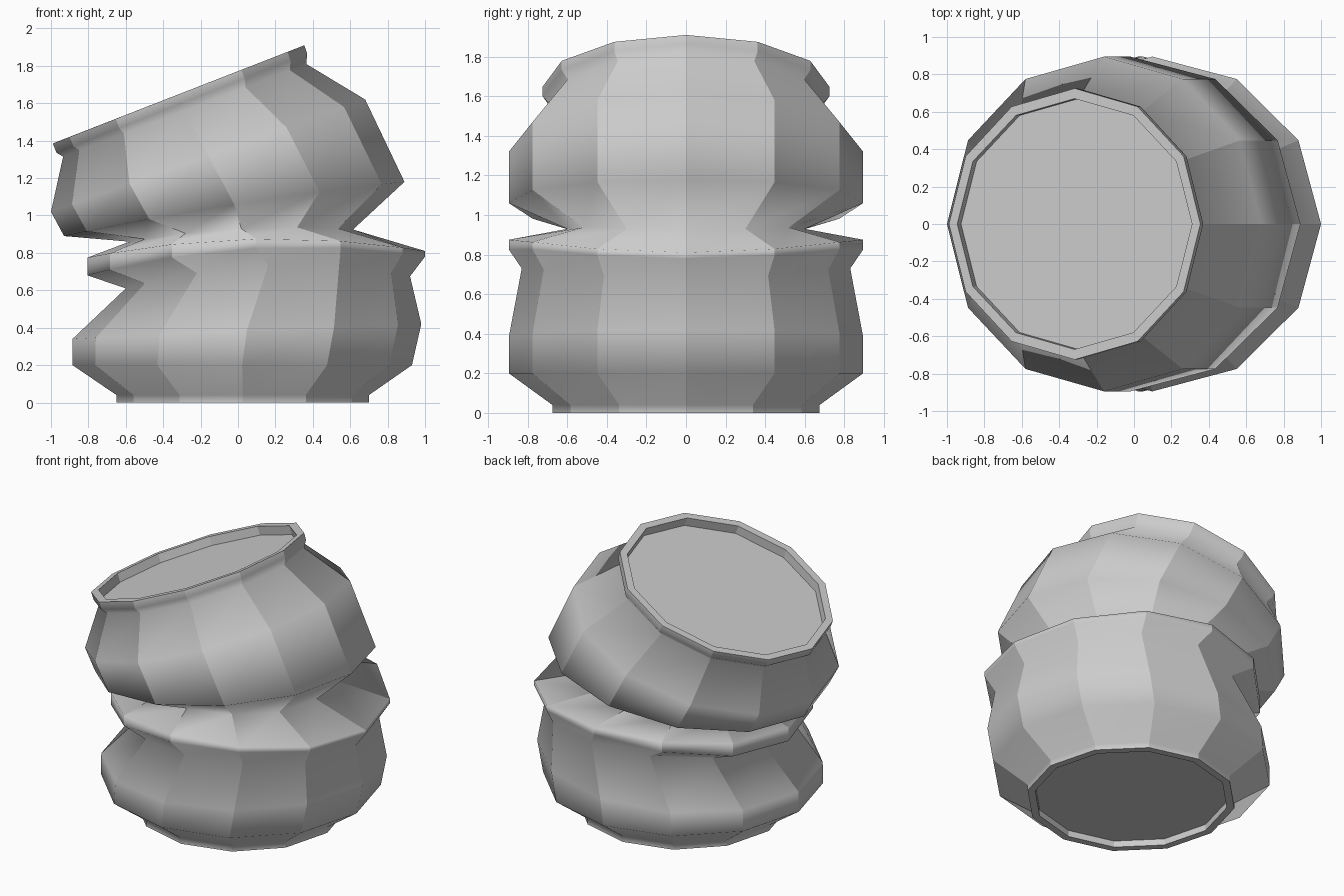
import bpy, bmesh
from math import sin, cos, pi

SIDES = 12

# Rings of the bent pot: left x, left z, right x, right z, middle z, half depth in y
rings = [
    # recessed underside and foot
    (-0.60, 0.045, 0.65, 0.045, 0.045, 0.625),
    (-0.60, 0.00, 0.65, 0.00, 0.00, 0.625),
    (-0.65, 0.00, 0.70, 0.00, 0.00, 0.675),
    (-0.65, 0.04, 0.70, 0.04, 0.04, 0.675),
    # lower belly
    (-0.885, 0.20, 0.93, 0.20, 0.20, 0.895),
    (-0.885, 0.34, 0.98, 0.42, 0.385, 0.895),
    (-0.60, 0.61, 0.92, 0.675, 0.73, 0.83),
    # collar
    (-0.805, 0.68, 1.00, 0.78, 0.825, 0.895),
    (-0.805, 0.775, 1.00, 0.81, 0.875, 0.895),
    # neck
    (-0.58, 0.86, 0.615, 0.925, 0.93, 0.60),
    # upper belly
    (-0.93, 0.89, 0.89, 1.18, 1.06, 0.895),
    (-1.00, 1.02, 0.68, 1.62, 1.32, 0.895),
    # tilted mouth rim
    (-0.935, 1.315, 0.365, 1.81, 1.562, 0.69),
    (-0.97, 1.335, 0.37, 1.865, 1.60, 0.725),
    (-0.99, 1.385, 0.355, 1.91, 1.648, 0.725),
    # inner rim and recessed top
    (-0.945, 1.403, 0.31, 1.892, 1.648, 0.67),
    (-0.925, 1.345, 0.33, 1.834, 1.59, 0.67),
]
HARD_RINGS = {0, 1, 2, 14, 15, 16}   # creases around foot and mouth


def add_ring(bm, lx, lz, rx, rz, mz, ry):
    """Twelve-sided ring, tilted and arched along x."""
    verts = []
    for i in range(SIDES):
        c, s = cos(2 * pi * i / SIDES), sin(2 * pi * i / SIDES)
        x = (lx + rx) / 2 + c * (rx - lx) / 2
        z = mz + c * (rz - lz) / 2 + c * c * ((lz + rz) / 2 - mz)
        verts.append(bm.verts.new((x, s * ry, z)))
    return verts


bm = bmesh.new()
loops = [add_ring(bm, *r) for r in rings]
for a, b in zip(loops, loops[1:]):
    for i in range(SIDES):
        j = (i + 1) % SIDES
        bm.faces.new((a[i], a[j], b[j], b[i]))
bm.faces.new(loops[0][::-1])
bm.faces.new(loops[-1])

# Smooth along the height, faceted around the circumference
for f in bm.faces:
    f.smooth = True
for k, loop in enumerate(loops):
    for i in range(SIDES):
        if k + 1 < len(loops):
            bm.edges.get((loop[i], loops[k + 1][i])).smooth = False
        if k in HARD_RINGS:
            bm.edges.get((loop[i], loop[(i + 1) % SIDES])).smooth = False

mesh = bpy.data.meshes.new("bent_pot")
bm.to_mesh(mesh)
bm.free()
bpy.context.collection.objects.link(bpy.data.objects.new("bent_pot", mesh))
